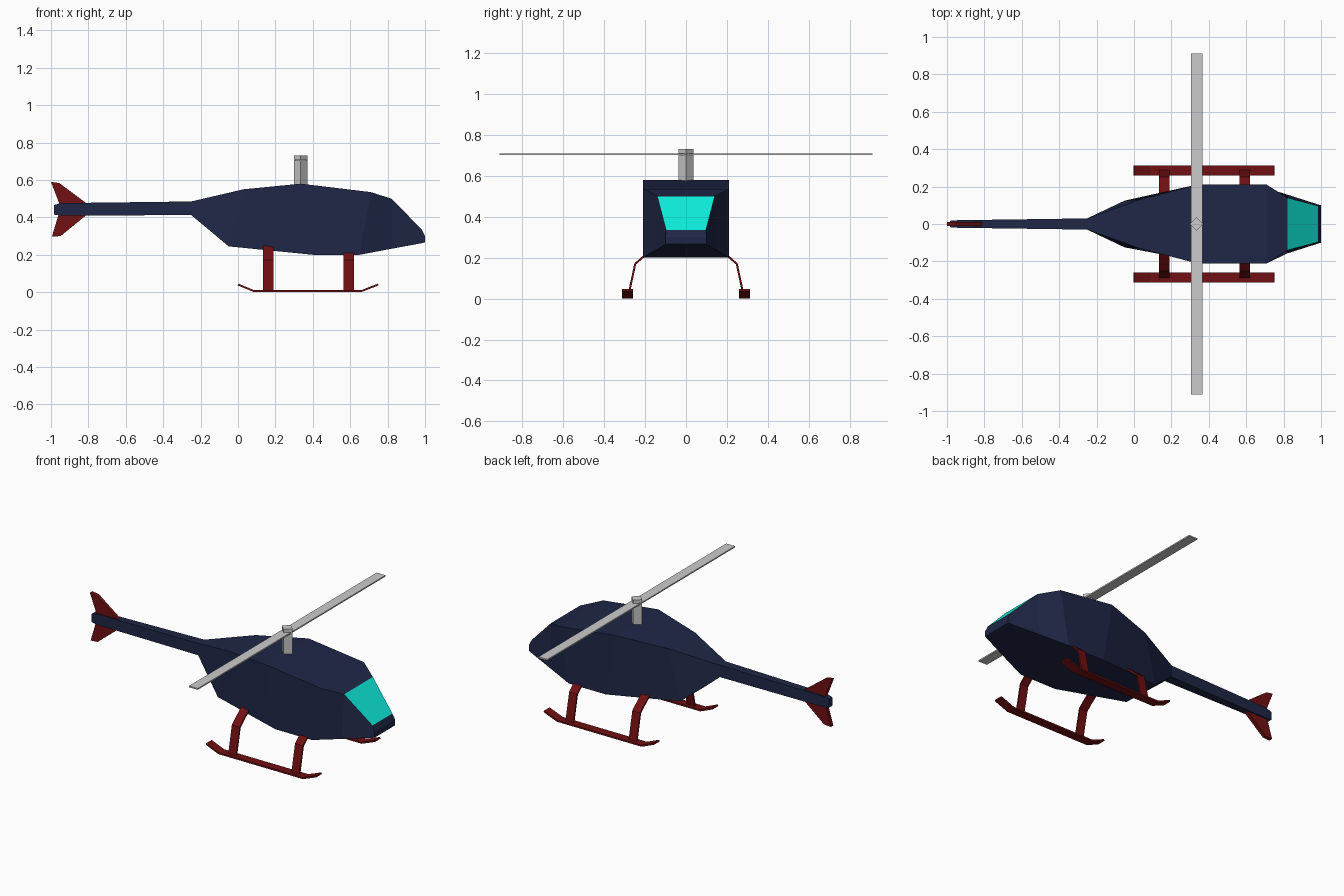
import bpy, bmesh, math

if "Cube" in bpy.data.objects:
    bpy.data.objects.remove(bpy.data.objects["Cube"])


def material(name, rgb):
    m = bpy.data.materials.new(name)
    m.diffuse_color = (*rgb, 1)
    m.use_nodes = True
    m.node_tree.nodes["Principled BSDF"].inputs["Base Color"].default_value = m.diffuse_color
    return m


NAVY = material("navy", (0.014, 0.020, 0.062))
GLASS = material("teal_glass", (0.004, 0.87, 0.72))
RED = material("dark_red", (0.16, 0.005, 0.006))


def make(name, verts, faces, *mats):
    bm = bmesh.new()
    vs = [bm.verts.new(v) for v in verts]
    for f in faces:
        bm.faces.new([vs[i] for i in f])
    bmesh.ops.recalc_face_normals(bm, faces=bm.faces)
    me = bpy.data.meshes.new(name)
    bm.to_mesh(me)
    bm.free()
    ob = bpy.data.objects.new(name, me)
    bpy.context.collection.objects.link(ob)
    for m in mats:
        me.materials.append(m)
    return ob


def loft(name, rings, *mats):
    """Skin a list of equal rings of points and cap both ends."""
    n = len(rings[0])
    faces = [tuple(range(n)), tuple(range((len(rings) - 1) * n, len(rings) * n))]
    for r in range(len(rings) - 1):
        for i in range(n):
            j = (i + 1) % n
            faces.append((r * n + i, r * n + j, (r + 1) * n + j, (r + 1) * n + i))
    return make(name, [p for ring in rings for p in ring], faces, *mats)


def ribbon(name, pts_a, pts_b, thickness, mat):
    """Flat strip between two matching paths, thickened."""
    n = len(pts_a)
    faces = [(i, i + 1, n + i + 1, n + i) for i in range(n - 1)]
    ob = make(name, pts_a + pts_b, faces, mat)
    mod = ob.modifiers.new("thickness", "SOLIDIFY")
    mod.thickness = thickness
    mod.offset = 0
    return ob


# Fuselage and tail boom: top (x, z, half width), bottom (x, z, half width)
stations = [
    ((-0.985, 0.465, 0.017), (-0.985, 0.415, 0.017)),
    ((-0.95, 0.476, 0.020), (-0.95, 0.410, 0.020)),
    ((-0.25, 0.485, 0.030), (-0.25, 0.412, 0.030)),
    ((0.03, 0.550, 0.130), (-0.05, 0.245, 0.125)),
    ((0.335, 0.580, 0.210), (0.40, 0.200, 0.210)),
    ((0.71, 0.535, 0.210), (0.65, 0.200, 0.210)),
    ((0.82, 0.500, 0.140), (0.82, 0.232, 0.157)),
    ((0.983, 0.335, 0.097), (0.983, 0.262, 0.105)),
    ((1.00, 0.300, 0.100), (1.00, 0.266, 0.100)),
]
rings = [[(t[0], t[2], t[1]), (t[0], -t[2], t[1]),
          (b[0], -b[2], b[1]), (b[0], b[2], b[1])] for t, b in stations]
fuselage = loft("fuselage", rings, NAVY, GLASS)

# Windscreen: top face of the sloping nose section
fuselage.data.polygons[2 + 6 * 4].material_index = 1

# Tail fins
fins = {
    "upper_tail_fin": [(-1.0, 0.59), (-0.955, 0.583), (-0.81, 0.475), (-0.95, 0.46)],
    "lower_tail_fin": [(-0.995, 0.297), (-0.948, 0.30), (-0.81, 0.413), (-0.955, 0.43)],
}
for name, outline in fins.items():
    loft(name, [[(x, y, z) for x, z in outline] for y in (-0.012, 0.012)], RED)

# Rotor mast: four-sided, turned 45 degrees
bpy.ops.mesh.primitive_cylinder_add(vertices=4, radius=0.036, depth=0.17,
                                    location=(0.335, 0, 0.645))
bpy.context.object.name = "rotor_mast"

# Rotor blade
bpy.ops.mesh.primitive_cube_add(size=1, location=(0.335, 0, 0.705))
blade = bpy.context.object
blade.name = "rotor_blade"
blade.scale = (0.06, 1.825, 0.008)

# Landing skids and struts on both sides
skid_path = [(0.0, 0.041), (0.085, 0.006), (0.66, 0.006), (0.75, 0.041)]
strut_path = [(0.15, 0.25), (0.21, 0.203), (0.248, 0.17), (0.283, 0.008)]
for side, s in (("left", 1), ("right", -1)):
    ribbon(side + "_skid",
           [(x, s * 0.258, z) for x, z in skid_path],
           [(x, s * 0.312, z) for x, z in skid_path], 0.01, RED)
    for pos, x in (("rear", 0.162), ("front", 0.592)):
        ribbon(f"{side}_{pos}_strut",
               [(x - 0.027, s * y, z) for y, z in strut_path],
               [(x + 0.027, s * y, z) for y, z in strut_path], 0.01, RED)
